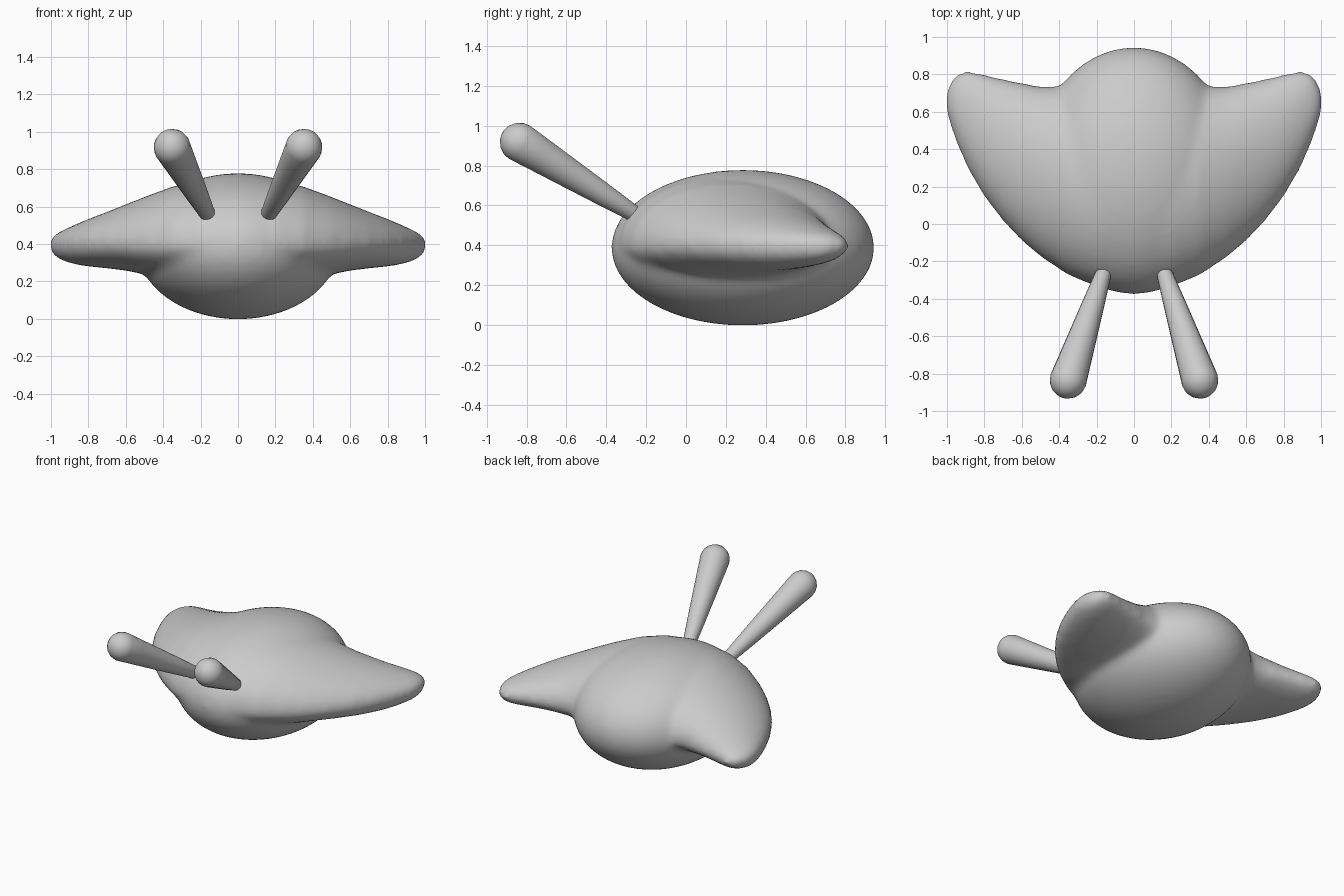
import bpy, bmesh, math
from mathutils import Vector, Matrix

if "Cube" in bpy.data.objects:
    bpy.data.objects.remove(bpy.data.objects["Cube"])

grey = bpy.data.materials.new("soft grey")
grey.diffuse_color = (0.6, 0.6, 0.6, 1)
grey.use_nodes = True
grey.node_tree.nodes["Principled BSDF"].inputs["Base Color"].default_value = grey.diffuse_color


def make_object(name, bm):
    bmesh.ops.recalc_face_normals(bm, faces=bm.faces)
    for f in bm.faces:
        f.smooth = True
    mesh = bpy.data.meshes.new(name)
    bm.to_mesh(mesh)
    bm.free()
    mesh.materials.append(grey)
    obj = bpy.data.objects.new(name, mesh)
    bpy.context.collection.objects.link(obj)
    return obj


def loft(bm, rings):
    """Skin a list of closed rings and cap both ends."""
    loops = [[bm.verts.new(p) for p in ring] for ring in rings]
    n = len(loops[0])
    for a, b in zip(loops, loops[1:]):
        for i in range(n):
            j = (i + 1) % n
            bm.faces.new((a[i], a[j], b[j], b[i]))
    bm.faces.new(loops[0])
    bm.faces.new(loops[-1])


# Wing stations: x, front y, back y, top z, bottom z
stations = [
    (0.00, -0.35, 0.72, 0.750, 0.20), (0.20, -0.335, 0.73, 0.742, 0.21),
    (0.35, -0.275, 0.735, 0.708, 0.22), (0.50, -0.175, 0.735, 0.652, 0.238),
    (0.60, -0.09, 0.755, 0.612, 0.258), (0.70, 0.015, 0.775, 0.572, 0.27),
    (0.80, 0.145, 0.80, 0.534, 0.28), (0.88, 0.28, 0.818, 0.50, 0.293),
    (0.94, 0.41, 0.81, 0.472, 0.312), (0.98, 0.52, 0.765, 0.45, 0.335),
    (1.005, 0.61, 0.70, 0.42, 0.37),
]


def section(x, y0, y1, z1, z0, n=40):
    ring = []
    for i in range(n):
        t = math.tau * i / n
        c, s = math.cos(t), math.sin(t)
        mid = 0.40
        z = mid + s * ((z1 - mid) if s > 0 else (mid - z0))
        ring.append((x, (y0 + y1) / 2 + c * (y1 - y0) / 2, z))
    return ring


# Body: rounded core with broad swept wings, blended into one skin
bm = bmesh.new()
core = Matrix.Translation((0, 0.285, 0.388)) @ Matrix.Diagonal((0.54, 0.66, 0.39, 1))
bmesh.ops.create_uvsphere(bm, u_segments=48, v_segments=32, radius=1, matrix=core)
left = [(-s[0],) + s[1:] for s in reversed(stations[1:])]
loft(bm, [section(*s) for s in left + stations])
body = make_object("winged_body", bm)
remesh = body.modifiers.new("blend", 'REMESH')
remesh.mode = 'VOXEL'
remesh.voxel_size = 0.022
remesh.use_smooth_shade = True
soften = body.modifiers.new("soften", 'SMOOTH')
soften.factor = 0.5
soften.iterations = 9

# Feelers: tapered stalks with rounded, swollen tips
for side, label in ((1, "right"), (-1, "left")):
    base = Vector((side * 0.160, -0.255, 0.555))
    tip = Vector((side * 0.352, -0.835, 0.917))
    length = (tip - base).length
    r0, r1 = 0.043, 0.099
    profile = [(-0.02, 0.025), (0, r0 - 0.006), (0.02, r0)]
    profile += [(length * k, r0 + (r1 - r0) * k) for k in (0.3, 0.6, 0.85)]
    profile += [(length + r1 * math.sin(a), r1 * math.cos(a))
                for a in (math.radians(d) for d in (0, 20, 40, 60, 75, 86))]
    turn = (tip - base).to_track_quat('Z', 'Y')
    bm = bmesh.new()
    loft(bm, [[base + turn @ Vector((r * math.cos(math.tau * i / 20),
                                     r * math.sin(math.tau * i / 20), h))
               for i in range(20)] for h, r in profile])
    make_object(label + "_feeler", bm)
